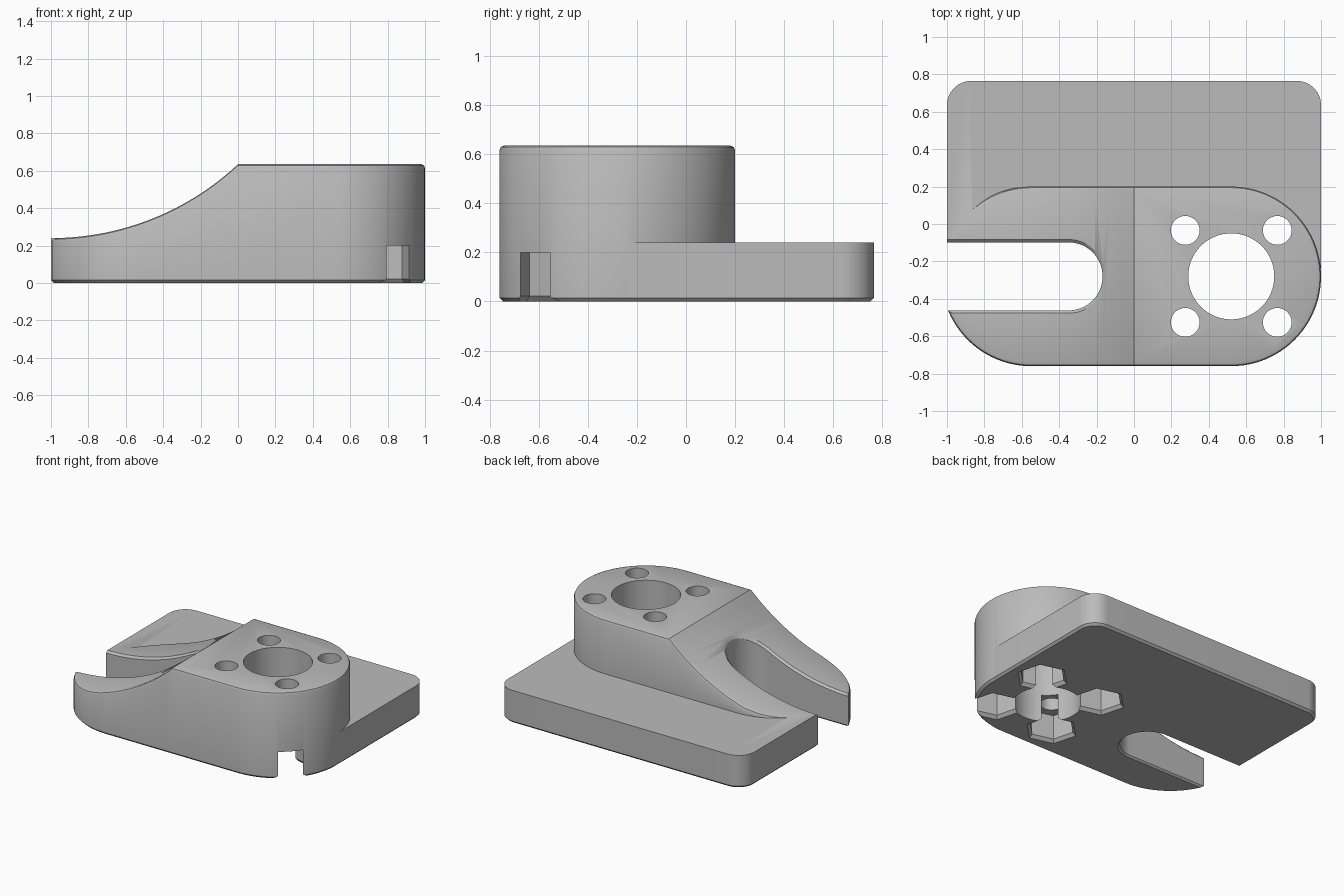
import bpy, bmesh, math

if "Cube" in bpy.data.objects:
    bpy.data.objects.remove(bpy.data.objects["Cube"], do_unlink=True)

HEIGHT, LOW, CY = 0.635, 0.24, -0.28
RISE = HEIGHT - LOW
SWEEP = (1 + RISE ** 2) / (2 * RISE)   # radius of the concave ramp
STEPS = 24

grey = bpy.data.materials.new("plain grey")
grey.use_nodes = True
grey.diffuse_color = (0.5, 0.5, 0.5, 1)
grey.node_tree.nodes["Principled BSDF"].inputs["Base Color"].default_value = (0.5, 0.5, 0.5, 1)


def ramp(x):
    """Top height along x, in straight strips."""
    def arc(t):
        return LOW + SWEEP - math.sqrt(SWEEP ** 2 - t * t)
    t = min(max(x + 1, 0), 1) * STEPS
    i = min(int(t), STEPS - 1)
    return arc(i / STEPS) + (t - i) * (arc((i + 1) / STEPS) - arc(i / STEPS))


def outline(x0, x1, y0, y1, r, n):
    """Loop around four corner centres at distance r."""
    pts = []
    for q, (cx, cy) in enumerate([(x1, y1), (x0, y1), (x0, y0), (x1, y0)]):
        for k in range(n + 1):
            a = math.pi / 2 * (q + k / n)
            pts.append((cx + r * math.cos(a), cy + r * math.sin(a)))
    return pts


def solid(name, corners, r, rings, n=16, warp=False):
    """Stack rings of (height, outward offset) into a closed solid."""
    bm = bmesh.new()
    loops = [[bm.verts.new((x, y, z)) for x, y in outline(*corners, r + off, n)]
             for z, off in rings]
    count = len(loops[0])
    for lo, hi in zip(loops, loops[1:]):
        for i in range(count):
            j = (i + 1) % count
            bm.faces.new((lo[i], lo[j], hi[j], hi[i]))
    bm.faces.new(loops[0][::-1])
    bm.faces.new(loops[-1])
    bmesh.ops.remove_doubles(bm, verts=bm.verts, dist=1e-5)
    if warp:
        for i in range(STEPS + 1):
            bmesh.ops.bisect_plane(bm, geom=bm.verts[:] + bm.edges[:] + bm.faces[:], dist=1e-5,
                                   plane_co=(i / STEPS - 1, 0, 0), plane_no=(1, 0, 0))
        for v in bm.verts:
            if v.co.z > 0.3:
                v.co.z += ramp(v.co.x) - HEIGHT
    bmesh.ops.recalc_face_normals(bm, faces=bm.faces)
    return finish(name, bm)


def column(name, x, y, sides, rings, turn=0.0):
    """Round or polygonal cutter made of (height, radius) rings."""
    bm = bmesh.new()
    loops = [[bm.verts.new((x + r * math.cos(turn + math.tau * i / sides),
                            y + r * math.sin(turn + math.tau * i / sides), z))
              for i in range(sides)] for z, r in rings]
    for lo, hi in zip(loops, loops[1:]):
        for i in range(sides):
            j = (i + 1) % sides
            bm.faces.new((lo[i], lo[j], hi[j], hi[i]))
    bm.faces.new(loops[0][::-1])
    bm.faces.new(loops[-1])
    return finish(name, bm)


def finish(name, bm):
    me = bpy.data.meshes.new(name)
    bm.to_mesh(me)
    bm.free()
    me.materials.append(grey)
    ob = bpy.data.objects.new(name, me)
    bpy.context.collection.objects.link(ob)
    return ob


def combine(target, tool, operation):
    """Apply a boolean and remove the tool."""
    tool.hide_render = True
    mod = target.modifiers.new(operation.lower(), "BOOLEAN")
    mod.operation, mod.object, mod.solver = operation, tool, "EXACT"
    bpy.context.view_layer.objects.active = target
    bpy.ops.object.modifier_apply(modifier=mod.name)
    bpy.data.objects.remove(tool, do_unlink=True)


# Raised rounded body with swept-down end, joined to the flat plate
body = solid("mount_body", (-0.55, 0.52, CY, CY), 0.48,
             [(0, -0.015), (0.015, 0), (HEIGHT - 0.02, 0),
              (HEIGHT - 0.006, -0.006), (HEIGHT, -0.02)], n=24, warp=True)
plate = solid("base_plate", (-0.87, 0.87, -0.22, 0.635), 0.13,
              [(0, -0.015), (0.015, 0), (LOW, 0)])
combine(body, plate, "UNION")

# Open slot with eased rims
slot = solid("slot_cutter", (-1.4, -0.35, CY, CY), 0.182,
             [(-0.1, 0.012), (0, 0.012), (0.012, 0), (HEIGHT - 0.015, 0),
              (HEIGHT, 0.015), (HEIGHT + 0.2, 0.015)], warp=True)
combine(body, slot, "DIFFERENCE")

# Central bore
combine(body, column("bore_cutter", 0.52, CY, 64, [(-0.1, 0.23), (0.8, 0.23)]), "DIFFERENCE")

# Four bolt holes with hexagonal nut pockets underneath
for sx in (-1, 1):
    for sy in (-1, 1):
        x, y = 0.52 + sx * 0.246, CY + sy * 0.246
        combine(body, column("bolt_hole_cutter", x, y, 32, [(-0.1, 0.077), (0.8, 0.077)]), "DIFFERENCE")
        pocket = column("nut_pocket_cutter", x, y, 6,
                        [(-0.05, 0.178), (0, 0.178), (0.022, 0.156), (0.2, 0.156)], math.pi / 4)
        combine(body, pocket, "DIFFERENCE")

bpy.ops.object.select_all(action="DESELECT")
body.select_set(True)
bpy.context.view_layer.objects.active = body
bpy.ops.object.shade_smooth_by_angle(angle=math.radians(30))
